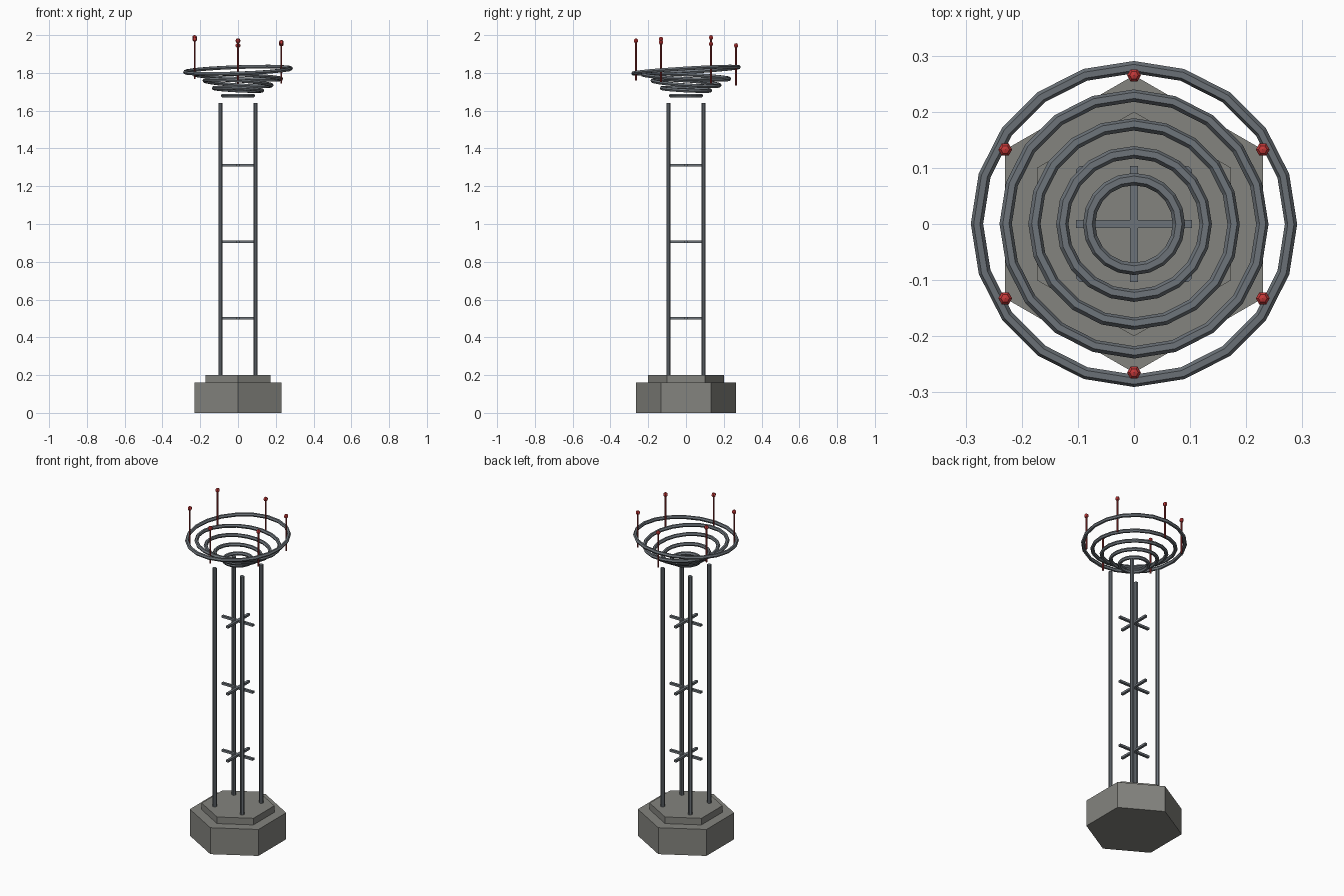
import bpy, bmesh
from math import pi, cos, sin
from mathutils import Matrix, Vector

if "Cube" in bpy.data.objects:
    bpy.data.objects.remove(bpy.data.objects["Cube"])


def material(name, rgb):
    m = bpy.data.materials.new(name)
    m.diffuse_color = (*rgb, 1)
    m.use_nodes = True
    m.node_tree.nodes["Principled BSDF"].inputs["Base Color"].default_value = m.diffuse_color
    return m


STONE = material("stone", (0.23, 0.23, 0.21))
METAL = material("metal", (0.15, 0.17, 0.19))
RED = material("red", (0.55, 0.04, 0.04))
DARK_RED = material("dark_red", (0.3, 0.03, 0.03))


def finish(name, bm, mat):
    me = bpy.data.meshes.new(name)
    bm.to_mesh(me)
    bm.free()
    ob = bpy.data.objects.new(name, me)
    bpy.context.collection.objects.link(ob)
    me.materials.append(mat)
    return ob


def prism(name, x, y, z0, z1, r, sides, mat, turn=0.0):
    bm = bmesh.new()
    m = Matrix.Translation((x, y, (z0 + z1) / 2)) @ Matrix.Rotation(turn, 4, 'Z')
    bmesh.ops.create_cone(bm, cap_ends=True, segments=sides, radius1=r,
                          radius2=r, depth=z1 - z0, matrix=m)
    return finish(name, bm, mat)


def bar(name, z, size):
    bm = bmesh.new()
    m = Matrix.Translation((0, 0, z)) @ Matrix.Diagonal((*size, 1))
    bmesh.ops.create_cube(bm, size=1, matrix=m)
    return finish(name, bm, METAL)


def ring(name, z, R, r, gx, gy, n=20, k=6):
    # faceted torus, tilted to the slope (gx, gy)
    bm = bmesh.new()
    tilt = Vector((0, 0, 1)).rotation_difference(Vector((-gx, -gy, 1)))
    rows = []
    for i in range(n):
        a = 2 * pi * i / n
        row = []
        for j in range(k):
            b = 2 * pi * j / k
            d = R + r * cos(b)
            p = tilt @ Vector((d * cos(a), d * sin(a), r * sin(b)))
            row.append(bm.verts.new(p + Vector((0, 0, z))))
        rows.append(row)
    for i in range(n):
        A, B = rows[i], rows[(i + 1) % n]
        for j in range(k):
            l = (j + 1) % k
            bm.faces.new((A[j], B[j], B[l], A[l]))
    return finish(name, bm, METAL)


# Stepped hexagonal base, corners on the y axis
prism("base_lower", 0, 0, 0, 0.16, 0.265, 6, STONE, 0)
prism("base_upper", 0, 0, 0.16, 0.2, 0.2, 6, STONE, 0)
# Point the hexagon corners along y whatever the primitive's start angle
for ob in bpy.context.collection.objects:
    w = max(v.co.x for v in ob.data.vertices)
    h = max(v.co.y for v in ob.data.vertices)
    if w > h:
        ob.data.transform(Matrix.Rotation(pi / 2, 4, 'Z'))

# Four mast posts
for i, (sx, sy) in enumerate(((1, 1), (-1, 1), (-1, -1), (1, -1))):
    prism(f"mast_post_{i + 1}", sx * 0.092, sy * 0.092, 0.19, 1.64, 0.012, 8, METAL, pi / 8)

# Crossed braces
for i, z in enumerate((0.5, 0.905, 1.31)):
    bar(f"brace_x_{i + 1}", z, (0.207, 0.015, 0.013))
    bar(f"brace_y_{i + 1}", z, (0.015, 0.207, 0.013))

# Concentric tilted rings forming a dish
rings = ((1.68, 0.08, 0, 0), (1.713, 0.128, -0.05, -0.05),
         (1.747, 0.178, -0.07, -0.07), (1.78, 0.229, -0.05, -0.05),
         (1.814, 0.28, 0.035, 0.06))
for i, (z, R, gx, gy) in enumerate(rings):
    ring(f"dish_ring_{i + 1}", z, R, 0.011, gx, gy)

# Red rods with ball tips, stepping down around the rim
for i in range(6):
    a = pi * (5 + 2 * i) / 6
    x, y, z = 0.265 * cos(a), 0.265 * sin(a), 1.987 - 0.0085 * i
    prism(f"antenna_rod_{i + 1}", x, y, z - 0.21, z, 0.005, 6, DARK_RED)
    bm = bmesh.new()
    m = Matrix.Translation((x, y, z)) @ Matrix.Rotation(pi / 6, 4, 'Z')
    bmesh.ops.create_uvsphere(bm, u_segments=6, v_segments=5, radius=0.013, matrix=m)
    finish(f"antenna_tip_{i + 1}", bm, RED)
